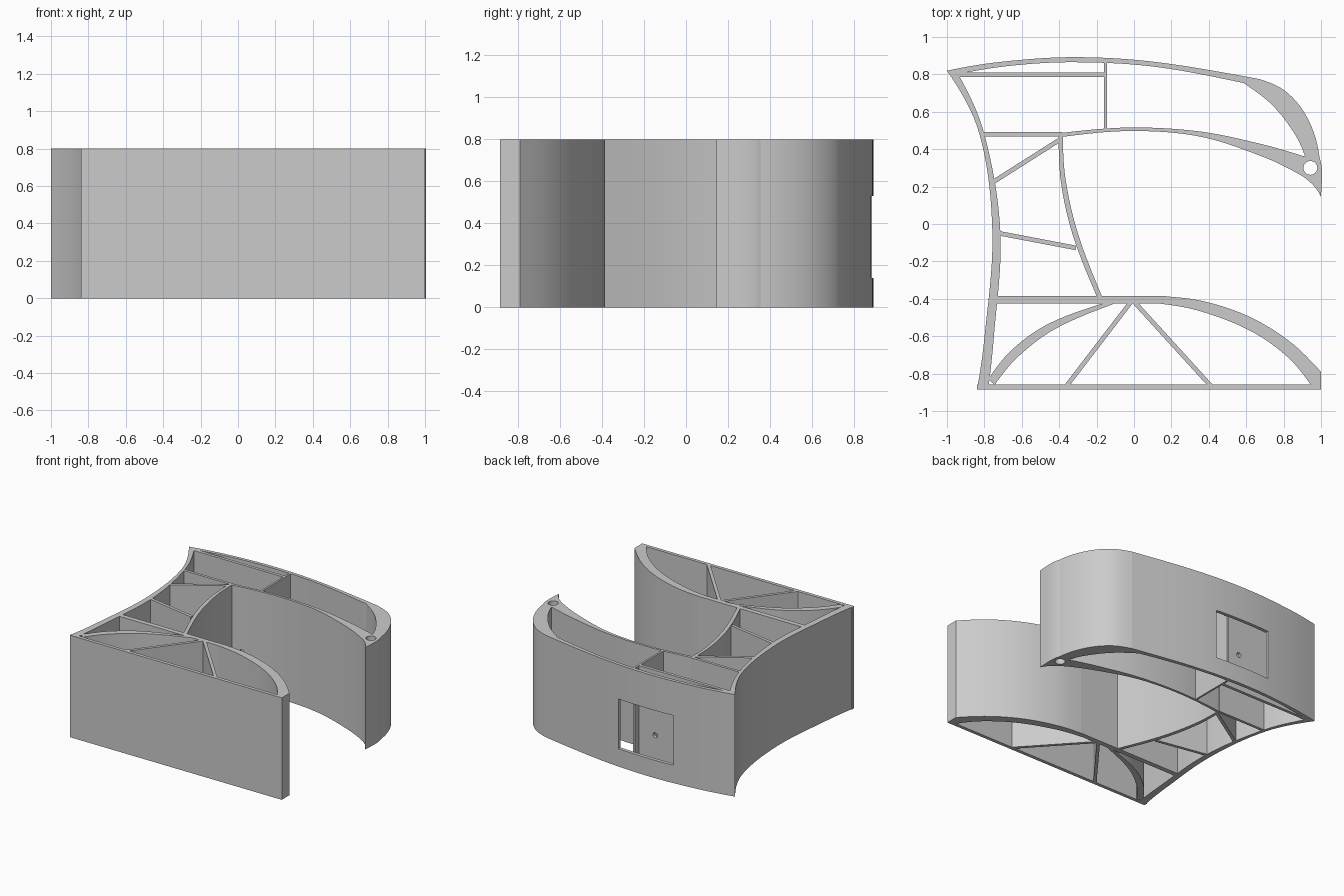
import bpy
import bmesh
from mathutils import Vector
from mathutils.geometry import interpolate_bezier

HEIGHT = 0.8

default_cube = bpy.data.objects.get("Cube")
if default_cube:
    bpy.data.objects.remove(default_cube, do_unlink=True)

# One plain grey plastic for every wall
plastic = bpy.data.materials.new("plain grey plastic")
plastic.use_nodes = True
grey = (0.6, 0.6, 0.6, 1)
plastic.diffuse_color = grey
plastic.node_tree.nodes["Principled BSDF"].inputs["Base Color"].default_value = grey


def spline(points, steps=9):
    """Smooth flat curve passing through every given point."""
    pts = [Vector((x, y, 0)) for x, y in points]
    if len(pts) == 2:
        return pts
    before = pts[0] * 2 - pts[1] + (pts[0] - pts[1] * 2 + pts[2]) * 0.5
    after = pts[-1] * 2 - pts[-2] + (pts[-1] - pts[-2] * 2 + pts[-3]) * 0.5
    padded = [before] + pts + [after]
    path = [pts[0]]
    for a, b, c, d in zip(padded, padded[1:], padded[2:], padded[3:]):
        # Handles scale with the span so uneven spacing stays smooth
        span = (c - b).length
        start = b + (c - a).normalized() * span / 3
        end = c - (d - b).normalized() * span / 3
        path += interpolate_bezier(b, start, end, c, steps)[1:]
    return path


def extruded(name, outline, bottom=0.0, top=HEIGHT):
    """Upright solid on a closed flat outline."""
    bm = bmesh.new()
    face = bm.faces.new([bm.verts.new((p.x, p.y, bottom)) for p in outline])
    result = bmesh.ops.extrude_face_region(bm, geom=[face])
    raised = [v for v in result["geom"] if isinstance(v, bmesh.types.BMVert)]
    bmesh.ops.translate(bm, verts=raised, vec=(0, 0, top - bottom))
    bmesh.ops.recalc_face_normals(bm, faces=bm.faces)
    mesh = bpy.data.meshes.new(name)
    bm.to_mesh(mesh)
    bm.free()
    obj = bpy.data.objects.new(name, mesh)
    bpy.context.collection.objects.link(obj)
    mesh.materials.append(plastic)
    return obj


def curved_wall(name, side, other_side):
    """Wall bounded by two smooth sides running the same way."""
    first, second = spline(side), spline(other_side)
    outline = first + second[::-1]
    clean = [p for i, p in enumerate(outline) if (p - outline[i - 1]).length > 1e-5]
    obj = extruded(name, clean)
    bpy.ops.object.select_all(action="DESELECT")
    obj.select_set(True)
    bpy.context.view_layer.objects.active = obj
    bpy.ops.object.shade_smooth_by_angle(angle=0.5)
    return obj


def straight_wall(name, start, end, thickness=0.024):
    a, b = Vector((*start, 0)), Vector((*end, 0))
    run = (b - a).normalized()
    offset = Vector((-run.y, run.x, 0)) * thickness / 2
    return extruded(name, [a + offset, a - offset, b - offset, b + offset])


def cut(cutter, *targets):
    cutter.hide_render = True
    cutter.hide_set(True)
    for target in targets:
        mod = target.modifiers.new(cutter.name, "BOOLEAN")
        mod.operation = "DIFFERENCE"
        mod.solver = "EXACT"
        mod.object = cutter


def round_cutter(name, location, radius, depth, tilt=0.0):
    bpy.ops.mesh.primitive_cylinder_add(
        vertices=32, radius=radius, depth=depth, location=location, rotation=(tilt, 0, 0))
    obj = bpy.context.object
    obj.name = name
    obj.data.materials.append(plastic)
    return obj


# Outer shell
side_wall = curved_wall(
    "side_wall",
    [(-.84, -.885), (-.8, -.61), (-.757, -.05), (-.826, .48), (-1, .82)],
    [(-.78, -.885), (-.75, -.61), (-.714, -.05), (-.8, .48), (-.94, .8)])
back_wall = curved_wall(
    "back_wall",
    [(-1, .82), (-.72, .866), (-.33, .892), (.1, .868), (.67, .775)],
    [(-.96, .798), (-.67, .845), (-.33, .865), (.1, .842), (.585, .754)])
nose_wall = curved_wall(
    "nose_wall",
    [(.67, .775), (.81, .71), (.92, .58), (.985, .4), (1, .145)],
    [(.585, .754), (.74, .635), (.86, .48), (.915, .36)])
front_wall = straight_wall("front_wall", (-.84, -.872), (1, -.872), .027)

# Inner curve of the upper arm and its pointed tip
lip_wall = curved_wall(
    "lip_wall",
    [(-.39, .487), (-.02, .516), (.35, .495), (.67, .43), (.915, .36)],
    [(-.39, .465), (-.02, .497), (.35, .468), (.7, .355), (.91, .25)])
lip_tip = curved_wall(
    "lip_tip",
    [(.915, .36), (.99, .36), (1, .145)],
    [(.91, .25), (.965, .2), (1, .145)])

# Neck and base
neck_wall = curved_wall(
    "neck_wall",
    [(-.38, .475), (-.366, .24), (-.3, -.05), (-.17, -.39)],
    [(-.403, .475), (-.39, .22), (-.327, -.06), (-.198, -.39)])
base_left_arch = curved_wall(
    "base_left_arch",
    [(-.12, -.41), (-.45, -.53), (-.65, -.67), (-.78, -.83)],
    [(-.09, -.42), (-.42, -.56), (-.62, -.71), (-.745, -.86)])
base_right_arch = curved_wall(
    "base_right_arch",
    [(.17, -.387), (.38, -.415), (.62, -.497), (.83, -.626), (1, -.79)],
    [(.13, -.425), (.35, -.465), (.62, -.57), (.82, -.71), (.945, -.86)])
arch_foot = extruded(
    "arch_foot", spline([(.945, -.86), (1, -.79)]) + spline([(1, -.87), (.945, -.87)]))
base_bar = straight_wall("base_bar", (-.74, -.405), (.17, -.405), .038)

# Straight ribs and braces
shelf = straight_wall("shelf_rib", (-.945, .798), (-.148, .798))
straight_wall("upper_cross_rib", (-.153, .505), (-.153, .864), .015)
straight_wall("lip_bar", (-.81, .48), (-.385, .48), .022)
straight_wall("neck_upper_brace", (-.76, .22), (-.39, .455))
straight_wall("neck_lower_brace", (-.73, -.048), (-.31, -.128))
straight_wall("base_left_brace", (-.36, -.865), (-.015, -.415))
straight_wall("base_right_brace", (.41, -.865), (0, -.415))

# Window through the back wall
window = extruded(
    "window_cutter", spline([(-.51, .7), (-.03, .7)]) + spline([(-.03, 1), (-.51, 1)]), .14, .53)
cut(window, back_wall)

# Cable hole in line with the window, and pin hole at the tip
cut(round_cutter("cable_hole_cutter", (-.3, .65, .29), .02, .5, 1.5708), shelf, lip_wall)
cut(round_cutter("pin_hole_cutter", (.943, .3, .4), .037, 1), lip_tip, lip_wall, nose_wall)
